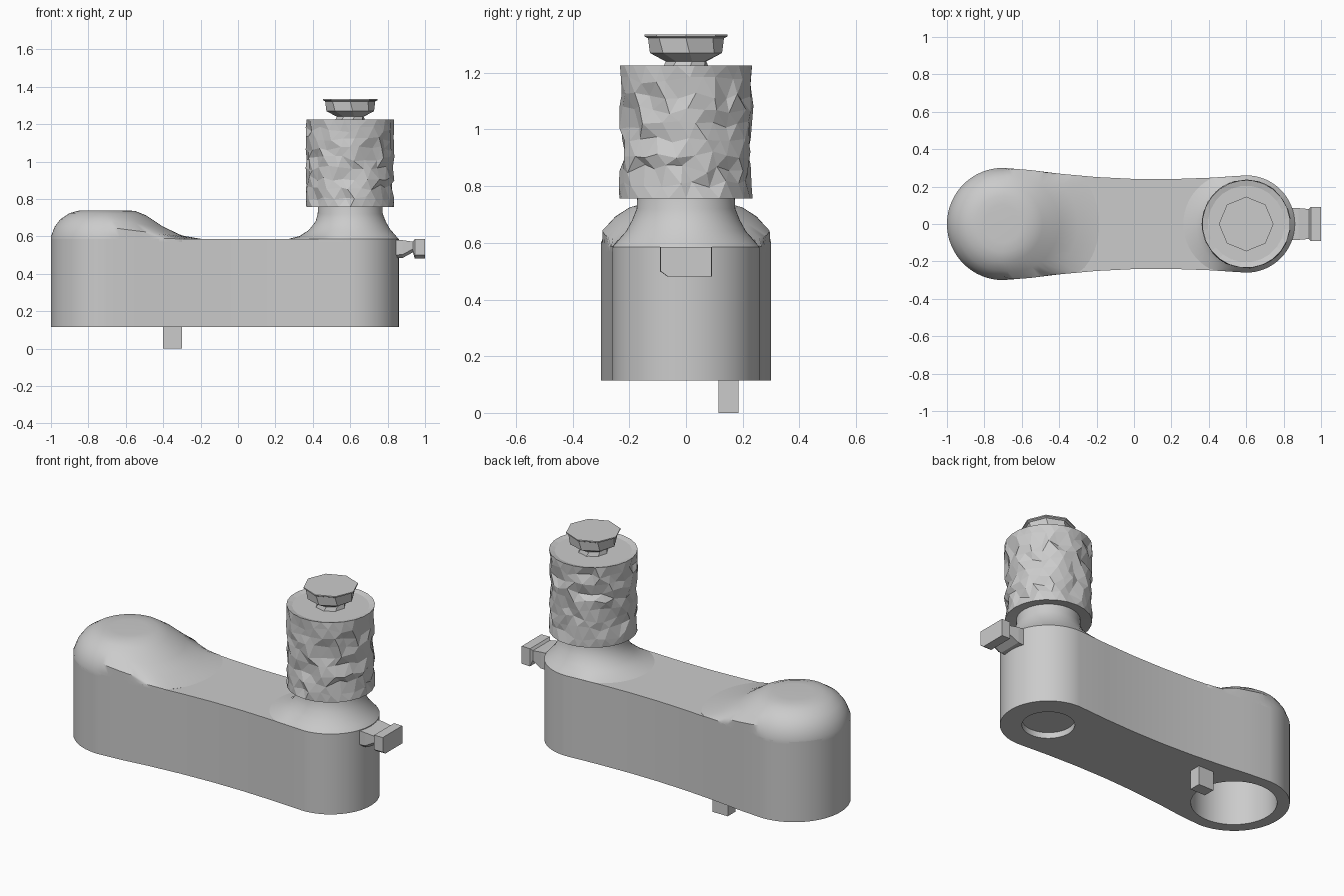
import bpy, bmesh, random
from math import sin, cos, pi, sqrt, radians

random.seed(4)
if "Cube" in bpy.data.objects:
    bpy.data.objects.remove(bpy.data.objects["Cube"])

grey = bpy.data.materials.new("plain grey")
grey.use_nodes = True
COLOUR = (0.6, 0.6, 0.6, 1)
grey.diffuse_color = COLOUR
grey.node_tree.nodes["Principled BSDF"].inputs["Base Color"].default_value = COLOUR

LEFT, RIGHT = -0.7, 0.6          # centres of the two round ends
R_LEFT, R_RIGHT = 0.3, 0.26
BOTTOM, DECK = 0.115, 0.585
WAIST = [(0.6, 0.26), (0.4, 0.247), (0.2, 0.24), (0, 0.241), (-0.2, 0.251),
         (-0.4, 0.269), (-0.55, 0.288), (-0.7, 0.3)]


def finish(name, bm, smooth=True):
    bmesh.ops.recalc_face_normals(bm, faces=bm.faces[:])
    mesh = bpy.data.meshes.new(name)
    bm.to_mesh(mesh)
    bm.free()
    mesh.materials.append(grey)
    obj = bpy.data.objects.new(name, mesh)
    bpy.context.collection.objects.link(obj)
    if smooth:
        bpy.ops.object.select_all(action='DESELECT')
        obj.select_set(True)
        bpy.context.view_layer.objects.active = obj
        bpy.ops.object.shade_smooth_by_angle(angle=radians(35))
    return obj


def loop(bm, points, z):
    return [bm.verts.new((x, y, z)) for x, y in points]


def bridge(bm, a, b):
    n = len(a)
    for i in range(n):
        j = (i + 1) % n
        bm.faces.new((a[i], a[j], b[j], b[i]))


def circle(cx, r, n, turn=0):
    return [(cx + r * cos(2 * pi * i / n + turn), r * sin(2 * pi * i / n + turn)) for i in range(n)]


def half_width(x):
    if x < LEFT:
        return sqrt(max(0, R_LEFT ** 2 - (x - LEFT) ** 2))
    if x > RIGHT:
        return sqrt(max(0, R_RIGHT ** 2 - (x - RIGHT) ** 2))
    for (x1, y1), (x0, y0) in zip(WAIST, WAIST[1:]):
        if x0 <= x <= x1:
            return y0 + (y1 - y0) * (x - x0) / (x1 - x0)
    return R_LEFT


# Arm body: waisted outline with a deep and a shallow socket underneath
steps = 16
upper = [(RIGHT + R_RIGHT * cos(i * pi / 2 / steps), R_RIGHT * sin(i * pi / 2 / steps))
         for i in range(steps)]
upper += WAIST
upper += [(LEFT - R_LEFT * sin(i * pi / 2 / steps), R_LEFT * cos(i * pi / 2 / steps))
          for i in range(1, steps + 1)]
outline = upper + [(x, -y) for x, y in upper[-2:0:-1]]
bm = bmesh.new()
low, high = loop(bm, outline, BOTTOM), loop(bm, outline, DECK)
bridge(bm, low, high)
bm.faces.new(high)
rims = [low]
for cx, r, depth in ((LEFT, 0.232, 0.42), (RIGHT, 0.142, 0.035)):
    ring = circle(cx, r, 48)
    mouth, floor = loop(bm, ring, BOTTOM), loop(bm, ring, BOTTOM + depth)
    bridge(bm, mouth, floor)
    bm.faces.new(floor)
    rims.append(mouth)
edges = [bm.edges.get((r[i], r[(i + 1) % len(r)])) for r in rims for i in range(len(r))]
bmesh.ops.triangle_fill(bm, edges=edges, use_beauty=True, use_dissolve=False)
finish("arm_body", bm)


# Raised ends: a rim-side profile blends into a long slope toward the middle
def mound(name, cx, inward, rim, slope, n=64):
    bm = bmesh.new()
    previous = None
    for (r0, z0), (r1, z1) in zip(rim + [(rim[-1][0], 0.57)], slope + [(slope[-1][0], 0.57)]):
        ring = []
        for i in range(n):
            a = 2 * pi * i / n
            w = max(0, inward * cos(a))
            r = r0 + (r1 - r0) * w
            x, y = cx + r * cos(a), r * sin(a)
            limit = half_width(x)
            ring.append(bm.verts.new((x, max(-limit, min(limit, y)), z0 + (z1 - z0) * w)))
        if previous:
            bridge(bm, previous, ring)
        else:
            bm.faces.new(ring)
        previous = ring
    return finish(name, bm)


mound("end_dome", LEFT, 1,
      [(0.1, 0.74), (0.15, 0.738), (0.2, 0.725), (0.25, 0.692), (0.28, 0.652), (0.3, 0.6)],
      [(0.1, 0.74), (0.15, 0.736), (0.21, 0.712), (0.3, 0.652), (0.4, 0.605), (0.52, 0.584)])
mound("knob_neck", RIGHT, -1,
      [(0.17, 0.8), (0.174, 0.72), (0.19, 0.68), (0.212, 0.64), (0.24, 0.608), (0.26, 0.585)],
      [(0.17, 0.8), (0.174, 0.72), (0.185, 0.68), (0.22, 0.635), (0.27, 0.602), (0.34, 0.584)])

# Knob: rough, chipped grip with clean top and bottom rims
bm = bmesh.new()
sides, rows = 24, 9
z0, z1 = 0.757, 1.225
grip = []
for k in range(rows + 1):
    inner = 0 < k < rows
    ring = []
    for i in range(sides):
        a = 2 * pi * (i + 0.5 * (k % 2) + (random.uniform(-0.25, 0.25) if inner else 0)) / sides
        r = random.choice((0.217, 0.228, 0.235, 0.238)) if inner else 0.235
        z = z0 + (z1 - z0) * (k + (random.uniform(-0.3, 0.3) if inner else 0)) / rows
        ring.append(bm.verts.new((RIGHT + r * cos(a), r * sin(a), z)))
    if grip:
        bridge(bm, grip[-1], ring)
    grip.append(ring)
shoulder = loop(bm, circle(RIGHT, 0.205, sides, pi / sides), z1 - 0.008)
bridge(bm, grip[-1], shoulder)
bm.faces.new(shoulder)
underside = loop(bm, circle(RIGHT, 0.165, sides), z0 + 0.01)
bridge(bm, underside, grip[0])
bmesh.ops.triangulate(bm, faces=bm.faces[:])
finish("knob_grip", bm, smooth=False)

# Cap: eight-sided button on a tapered foot
bm = bmesh.new()
previous = None
for r, z, turn in ((0.085, 1.21, 0.1), (0.075, 1.24, 0.3), (0.128, 1.27, 0.1),
                   (0.134, 1.322, 0), (0.146, 1.328, 0), (0.146, 1.335, 0)):
    ring = loop(bm, circle(RIGHT, r, 8, turn), z)
    if previous:
        bridge(bm, previous, ring)
    else:
        bm.faces.new(ring)
    previous = ring
bm.faces.new(previous)
finish("knob_cap", bm, smooth=False)

# End tab: short block pinched next to the arm, one lower corner clipped
bm = bmesh.new()
previous = None
for x, y, low_z, high_z in ((0.82, 0.085, 0.482, 0.582), (0.88, 0.085, 0.485, 0.58),
                            (0.935, 0.08, 0.515, 0.572), (0.945, 0.092, 0.482, 0.585),
                            (1.0, 0.09, 0.482, 0.585)):
    section = ((-y, low_z + 0.018), (-y * 0.72, low_z), (y, low_z), (y, high_z), (-y, high_z))
    ring = [bm.verts.new((x, py, pz)) for py, pz in section]
    if previous:
        bridge(bm, previous, ring)
    else:
        bm.faces.new(ring)
    previous = ring
bm.faces.new(previous)
finish("end_tab", bm, smooth=False)

# Small square peg under the arm
bm = bmesh.new()
peg = ((-0.4, 0.115), (-0.3, 0.115), (-0.3, 0.185), (-0.4, 0.185))
foot, root = loop(bm, peg, 0), loop(bm, peg, BOTTOM + 0.01)
bridge(bm, foot, root)
bm.faces.new(foot)
bm.faces.new(root)
finish("stop_peg", bm, smooth=False)
